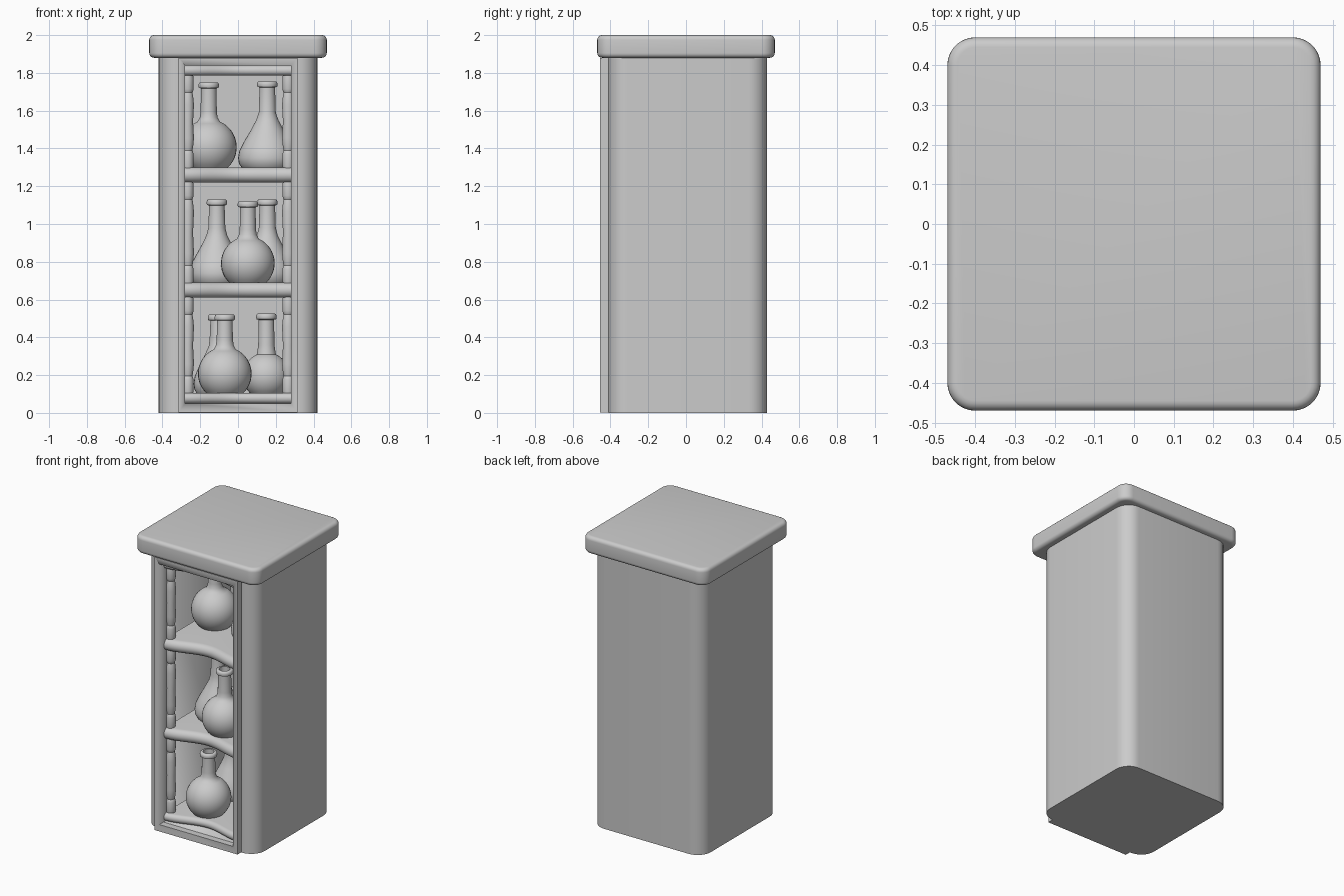
import bpy, bmesh, math

if "Cube" in bpy.data.objects:
    bpy.data.objects.remove(bpy.data.objects["Cube"])


def finish(bm, name, angle=35):
    bmesh.ops.recalc_face_normals(bm, faces=bm.faces[:])
    me = bpy.data.meshes.new(name)
    bm.to_mesh(me)
    bm.free()
    ob = bpy.data.objects.new(name, me)
    bpy.context.collection.objects.link(ob)
    bpy.ops.object.select_all(action='DESELECT')
    ob.select_set(True)
    bpy.context.view_layer.objects.active = ob
    bpy.ops.object.shade_smooth_by_angle(angle=math.radians(angle))
    return ob


def box(name, x, y, z, corner=0.0, edge=0.0):
    """Box from ranges, with rounded vertical corners and rounded rims."""
    bm = bmesh.new()
    bmesh.ops.create_cube(bm, size=1)
    for v in bm.verts:
        v.co = [a + (c + .5) * (b - a) for c, (a, b) in zip(v.co, (x, y, z))]
    if corner:
        es = [e for e in bm.edges if abs(e.verts[0].co.z - e.verts[1].co.z) > 1e-4]
        bmesh.ops.bevel(bm, geom=es, offset=corner, segments=8, profile=.5, affect='EDGES')
    if edge:
        es = [e for e in bm.edges if abs(e.verts[0].co.z - e.verts[1].co.z) < 1e-4]
        bmesh.ops.bevel(bm, geom=es, offset=edge, segments=5, profile=.5, affect='EDGES')
    return finish(bm, name)


def lathe(name, profile, loc, n=32):
    """Revolve (radius, height) pairs around a vertical axis."""
    bm = bmesh.new()
    rings = [[bm.verts.new((loc[0] + r * math.cos(2 * math.pi * i / n),
                            loc[1] + r * math.sin(2 * math.pi * i / n),
                            loc[2] + h)) for i in range(n)] for r, h in profile]
    for a, b in zip(rings, rings[1:]):
        for i in range(n):
            bm.faces.new((a[i], a[(i + 1) % n], b[(i + 1) % n], b[i]))
    bm.faces.new(rings[0][::-1])
    bm.faces.new(rings[-1])
    return finish(bm, name, 40)


def cut(ob, cutter):
    m = ob.modifiers.new("opening", 'BOOLEAN')
    m.operation = 'DIFFERENCE'
    m.solver = 'EXACT'
    m.object = cutter
    cutter.hide_render = True
    bpy.context.view_layer.objects.active = ob
    bpy.ops.object.modifier_apply(modifier=m.name)


# Cabinet shell, door frame and lid
body = box("cabinet_body", (-.42, .42), (-.41, .43), (0, 1.885), corner=.1)
frame = box("front_frame", (-.315, .315), (-.455, -.36), (0.003, 1.88))
lid = box("lid", (-.47, .47), (-.47, .47), (1.88, 2.0), corner=.07, edge=.025)
cavity = box("cavity_cutter", (-.31, .31), (-.6, .36), (.05, 1.84))
opening = box("opening_cutter", (-.28, .28), (-.6, -.2), (.05, 1.84))
cut(body, cavity)
cut(frame, opening)
for c in (cavity, opening):
    bpy.data.objects.remove(c)


# Shelves with a wavy, rounded front edge
def shelf(name, z0, z1, half=.285, n=32):
    bm = bmesh.new()
    r, zm = (z1 - z0) / 2, (z0 + z1) / 2
    rows = []
    for i in range(n + 1):
        x = -half + 2 * half * i / n
        front = -.405 + .03 * (1 + math.cos(2 * math.pi * x / (2 * half)))
        pts = [(.365, z0)]
        for k in range(9):
            t = math.pi * k / 8
            pts.append((front + r * (1 - math.sin(t)), zm - r * math.cos(t)))
        pts.append((.365, z1))
        rows.append([bm.verts.new((x, y, z)) for y, z in pts])
    m = len(rows[0])
    for a, b in zip(rows, rows[1:]):
        for k in range(m):
            bm.faces.new((a[k], a[(k + 1) % m], b[(k + 1) % m], b[k]))
    bm.faces.new(rows[0])
    bm.faces.new(rows[-1][::-1])
    return finish(bm, name)


for name, z0, z1 in (("bottom_shelf", .05, .105), ("lower_shelf", .61, .69),
                     ("upper_shelf", 1.22, 1.30), ("top_shelf", 1.785, 1.84)):
    shelf(name, z0, z1)

# Turned posts between the shelves
for tier, (z0, z1) in enumerate(((.10, .615), (.685, 1.225), (1.295, 1.79))):
    h = z1 - z0
    lower = [(.028, 0), (.031, .02), (.031, .075), (.027, .09), (.024, .095),
             (.028, .11), (.033, .16)]
    prof = lower + [(.028, h / 2)] + [(r, h - z) for r, z in reversed(lower)]
    for side, s in (("left", -1), ("right", 1)):
        lathe(f"{side}_post_{tier + 1}", prof, (s * .266, -.35, z0), 20)


# Bottles: round-bellied and conical flasks
def bottle(name, kind, x, y, z, h, r):
    if kind == "round":
        c = r * .72
        prof = []
        for k in range(15):
            t = math.radians(-46 + 112 * k / 14)
            prof.append((r * math.cos(t), c + r * math.sin(t)))
        top = prof[-1][1]
        prof += [(.047, top + .022), (.043, top + .05)]
    else:
        prof = [(r * .88, 0), (r * .97, .02), (r, .05), (r * .95, .09), (r * .78, .14),
                (r * .55, .2), (r * .38, .25), (.045, .29)]
    prof += [(.041, h - .032), (.052, h - .029), (.055, h - .018), (.052, h - .004),
             (.047, h), (.034, h), (.034, h - .03)]
    return lathe(name, prof, (x, y, z), 32)


for i, b in enumerate((("round", -.07, -.22, .105, .415, .142),
                       ("round", .15, .02, .105, .42, .125),
                       ("cone", -.105, .08, .105, .415, .13),
                       ("round", .052, -.22, .69, .43, .142),
                       ("cone", -.112, -.06, .69, .44, .145),
                       ("cone", .155, .05, .69, .44, .145),
                       ("round", -.155, -.03, 1.30, .45, .148),
                       ("cone", .155, -.03, 1.30, .455, .155))):
    bottle(f"bottle_{i + 1}", *b)
